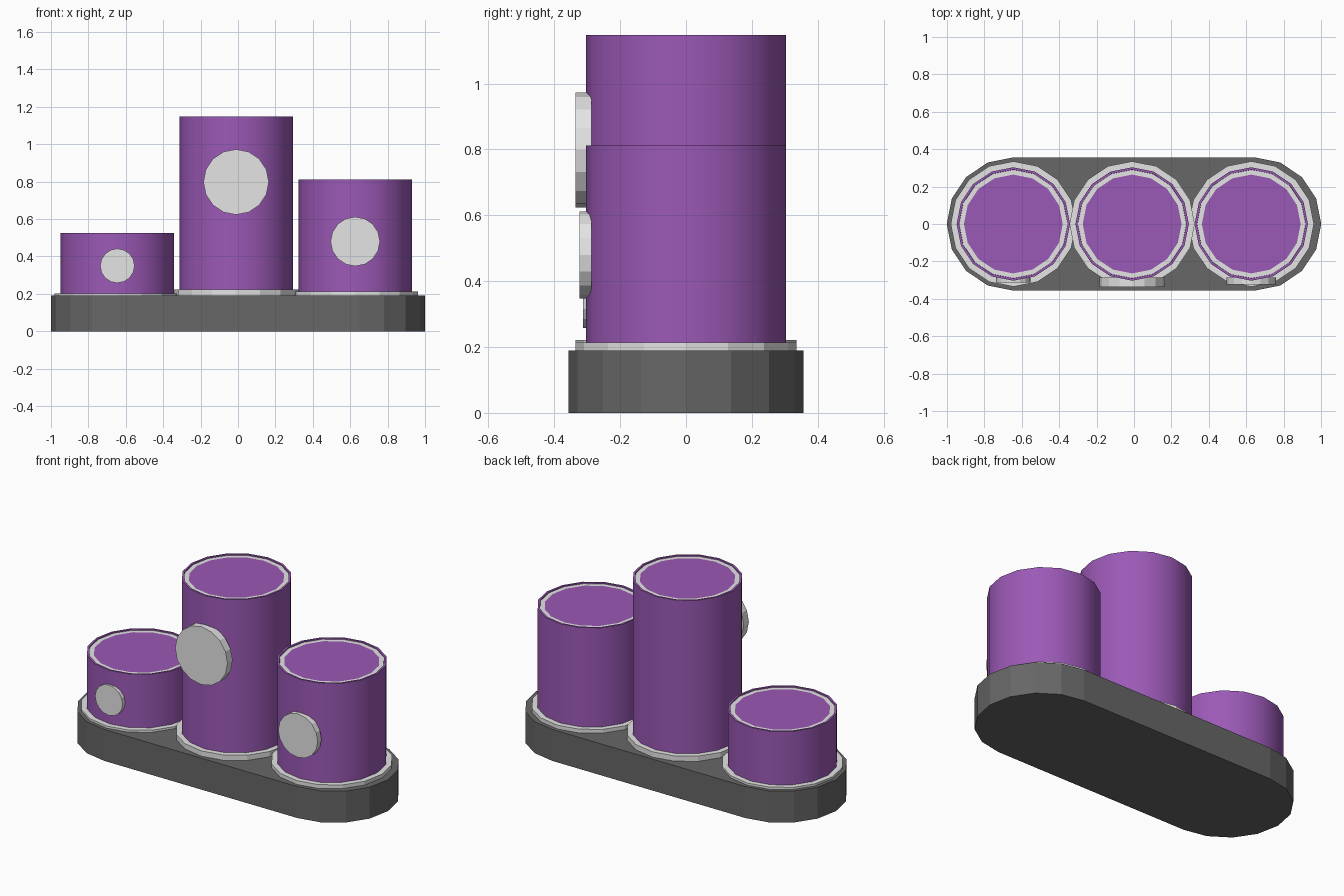
import bpy, bmesh, math
from mathutils import Matrix, Vector

if "Cube" in bpy.data.objects:
    bpy.data.objects.remove(bpy.data.objects["Cube"], do_unlink=True)

SIDES = 16


def material(name, rgb):
    m = bpy.data.materials.new(name)
    m.use_nodes = True
    m.diffuse_color = (*rgb, 1)
    m.node_tree.nodes["Principled BSDF"].inputs["Base Color"].default_value = (*rgb, 1)
    return m


purple = material("purple", (0.328, 0.1, 0.468))
silver = material("pale grey", (0.78, 0.78, 0.78))
charcoal = material("dark grey", (0.135, 0.135, 0.135))


def finish(name, bm, mats, smooth=False):
    bmesh.ops.recalc_face_normals(bm, faces=bm.faces)
    me = bpy.data.meshes.new(name)
    bm.to_mesh(me)
    bm.free()
    ob = bpy.data.objects.new(name, me)
    bpy.context.collection.objects.link(ob)
    for m in mats:
        me.materials.append(m)
    if smooth:
        bpy.ops.object.select_all(action='DESELECT')
        ob.select_set(True)
        bpy.context.view_layer.objects.active = ob
        bpy.ops.object.shade_smooth_by_angle(angle=math.radians(30))
    return ob


def drum(radius, low, high):
    """Upright 16-sided prism with a corner on each axis."""
    bm = bmesh.new()
    ring = [bm.verts.new((radius * math.cos(math.tau * i / SIDES),
                          radius * math.sin(math.tau * i / SIDES), low))
            for i in range(SIDES)]
    base = bm.faces.new(ring)
    top = bmesh.ops.extrude_face_region(bm, geom=[base], use_keep_orig=True)["geom"]
    bmesh.ops.translate(bm, vec=(0, 0, high - low),
                        verts=[g for g in top if isinstance(g, bmesh.types.BMVert)])
    bmesh.ops.recalc_face_normals(bm, faces=bm.faces)
    return bm


# Long base with rounded ends
bm = bmesh.new()
half, end_radius, base_top = 0.645, 0.356, 0.19
outline = []
for side in (1, -1):
    for i in range(SIDES // 2 + 1):
        a = math.tau * i / SIDES - math.pi / 2
        outline.append(bm.verts.new((side * (half + end_radius * math.cos(a)),
                                     side * end_radius * math.sin(a), 0)))
floor = bm.faces.new(outline)
top = bmesh.ops.extrude_face_region(bm, geom=[floor], use_keep_orig=True)["geom"]
bmesh.ops.translate(bm, vec=(0, 0, base_top),
                    verts=[g for g in top if isinstance(g, bmesh.types.BMVert)])
finish("base", bm, [charcoal])


def podium(name, x, collar_top, height, badge_z, badge_radius, badge_front):
    # Collar under the column
    bm = drum(0.335, base_top, collar_top)
    bm.transform(Matrix.Translation((x, 0, 0)))
    finish(name + "_collar", bm, [silver])

    # Column with a thin lip, pale band and coloured centre on top
    bm = drum(0.303, collar_top - 0.01, height)
    cap = max(bm.faces, key=lambda f: f.calc_center_median().z)
    bmesh.ops.inset_region(bm, faces=[cap], thickness=0.012)
    bmesh.ops.inset_region(bm, faces=[cap], thickness=0.001, depth=-0.006)
    band = bmesh.ops.inset_region(bm, faces=[cap], thickness=0.026)["faces"]
    for f in band:
        f.material_index = 1
    bm.transform(Matrix.Translation((x, 0, 0)))
    finish(name + "_column", bm, [purple, silver], smooth=True)

    # Round badge on the front
    bm = drum(badge_radius, 0.287, badge_front)
    bm.transform(Matrix.Translation((x, 0, badge_z)) @ Matrix.Rotation(math.pi / 2, 4, 'X'))
    finish(name + "_badge", bm, [silver])


podium("right_podium", -0.645, 0.203, 0.526, 0.35, 0.092, 0.312)
podium("middle_podium", -0.01, 0.222, 1.148, 0.798, 0.175, 0.336)
podium("left_podium", 0.627, 0.213, 0.812, 0.48, 0.132, 0.323)
